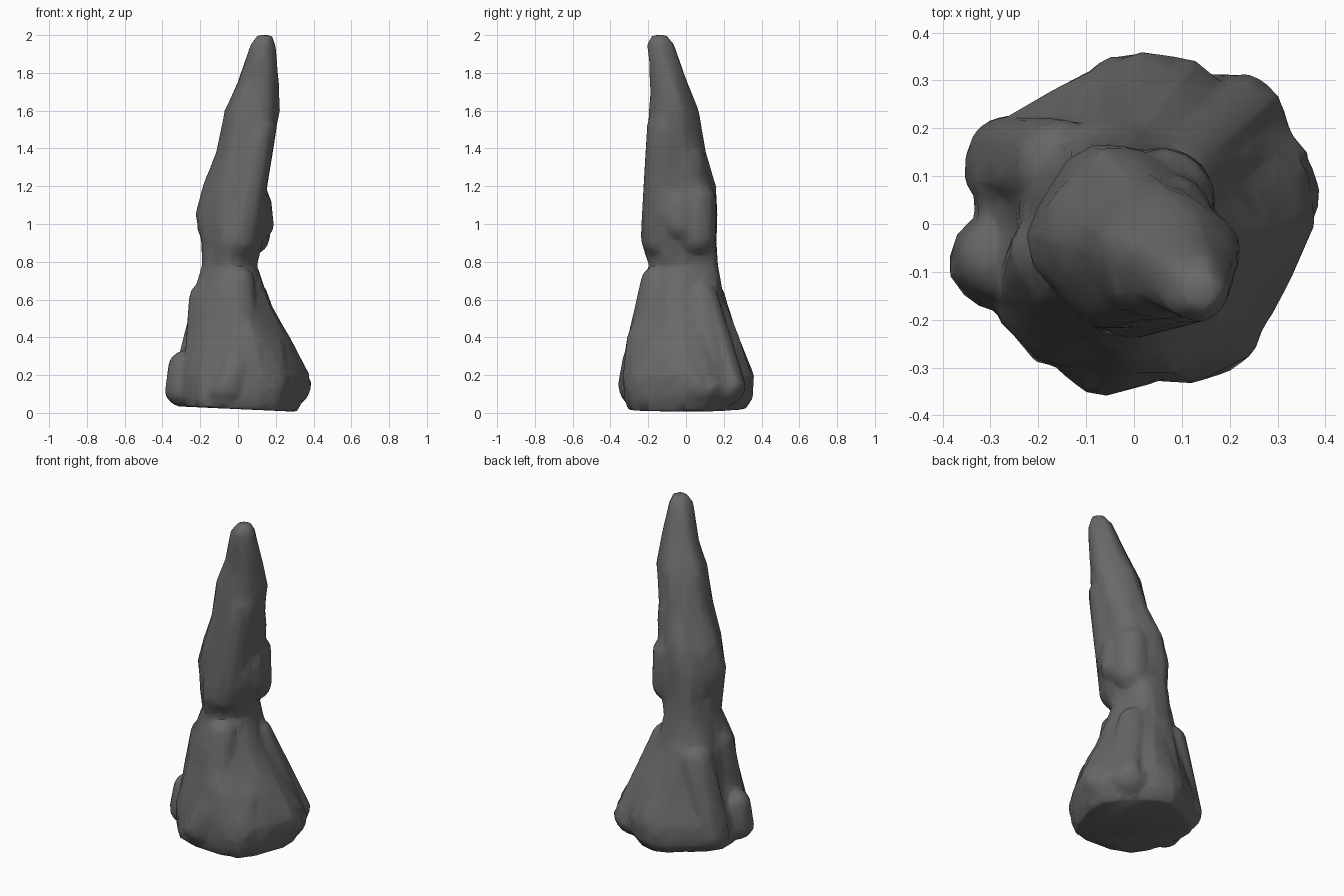
import bpy
import bmesh
import math
from mathutils import Vector

SIDES = 20

# Core silhouette: height, x from, x to, y from, y to
PROFILE = [
    (.02, -.34, .33, -.34, .32),
    (.08, -.36, .37, -.36, .36),
    (.2, -.36, .39, -.36, .37),
    (.4, -.28, .28, -.33, .3),
    (.5, -.27, .22, -.29, .26),
    (.6, -.26, .17, -.27, .22),
    (.78, -.2, .11, -.2, .19),
    (.9, -.2, .14, -.24, .18),
    (1.05, -.23, .19, -.23, .18),
    (1.2, -.19, .17, -.23, .17),
    (1.38, -.12, .19, -.22, .11),
    (1.6, -.08, .23, -.21, .07),
    (1.75, -.01, .22, -.19, .01),
    (1.95, .06, .2, -.21, -.06),
    (2, .1, .18, -.18, -.1),
]

# Drip lobes: lower centre, lower radius, upper centre, upper radius
LOBES = [
    # Columns and bulges around the foot
    ((0, -.21, .3), .12, (0, -.15, .69), .09),
    ((-.06, -.23, .15), .13, (0, -.22, .26), .12),
    ((-.16, -.13, .25), .13, (-.16, -.06, .6), .1),
    ((-.29, -.08, .13), .1, (-.28, -.07, .24), .09),
    ((-.25, .12, .14), .11, (-.15, .12, .55), .1),
    ((.14, -.2, .17), .13, (.14, -.14, .33), .11),
    ((.25, .07, .16), .14, (.09, .02, .5), .1),
    ((.2, .19, .16), .13, (.07, .08, .61), .09),
    ((0, .23, .16), .13, (-.06, .11, .6), .1),
    # Swellings above the waist
    ((-.12, -.03, 1), .1, (-.08, 0, 1.15), .11),
    ((.06, .05, .94), .11, (.06, .05, 1.12), .11),
    ((.1, -.03, 1), .09, (.1, -.04, 1.1), .08),
    ((0, -.13, .93), .11, (.11, -.11, 1.5), .1),
    # Stacked drips towards the tip
    ((.06, 0, 1.3), .11, (.07, 0, 1.36), .1),
    ((0, -.06, 1.35), .1, (.02, -.07, 1.58), .09),
    ((.12, -.1, 1.7), .09, (.14, -.14, 1.92), .06),
]


def add_core(bm):
    """Loft of uneven rings following the silhouette."""
    rings = []
    for z, x_from, x_to, y_from, y_to in PROFILE:
        ring = []
        for i in range(SIDES):
            angle = math.tau * i / SIDES
            swell = .94 + .05 * math.sin(5 * angle + 4 * z)
            x = (x_from + x_to) / 2 + swell * math.cos(angle) * (x_to - x_from) / 2
            y = (y_from + y_to) / 2 + swell * math.sin(angle) * (y_to - y_from) / 2
            # The underside tips up slightly towards one side
            height = z - .045 * x if z < .05 else z
            ring.append(bm.verts.new((x, y, height)))
        rings.append(ring)
    for lower, upper in zip(rings, rings[1:]):
        for i in range(SIDES):
            j = (i + 1) % SIDES
            bm.faces.new((lower[i], lower[j], upper[j], upper[i]))
    bm.faces.new(list(reversed(rings[0])))
    bm.faces.new(rings[-1])


def add_lobe(bm, low, low_radius, high, high_radius):
    """Rounded drip stretched between two spheres."""
    made = bmesh.ops.create_icosphere(bm, subdivisions=3, radius=1)
    for vert in made["verts"]:
        unit = vert.co.copy()
        if unit.z > 0:
            vert.co = Vector(high) + unit * high_radius
        else:
            vert.co = Vector(low) + unit * low_radius


cube = bpy.data.objects.get("Cube")
if cube:
    bpy.data.objects.remove(cube, do_unlink=True)

# Stone colour
stone = bpy.data.materials.new("dark grey stone")
stone.use_nodes = True
shade = .14
grey = (shade, shade, shade, 1)
stone.diffuse_color = grey
shader = next(n for n in stone.node_tree.nodes if n.type == "BSDF_PRINCIPLED")
shader.inputs["Base Color"].default_value = grey
shader.inputs["Roughness"].default_value = .9

# Core and drips in one mesh
bm = bmesh.new()
add_core(bm)
for lobe in LOBES:
    add_lobe(bm, *lobe)
bmesh.ops.recalc_face_normals(bm, faces=bm.faces)
mesh = bpy.data.meshes.new("stalagmite")
bm.to_mesh(mesh)
bm.free()
mesh.materials.append(stone)
stalagmite = bpy.data.objects.new("stalagmite", mesh)
bpy.context.collection.objects.link(stalagmite)

# Fuse the parts, soften the joins and reduce to broad facets
fuse = stalagmite.modifiers.new("fuse", "REMESH")
fuse.mode = "VOXEL"
fuse.voxel_size = .012
soften = stalagmite.modifiers.new("soften", "SMOOTH")
soften.factor = .5
soften.iterations = 2
facets = stalagmite.modifiers.new("facets", "DECIMATE")
facets.ratio = .05

# Apply the modifiers, then shade smooth with sharp creases
bpy.ops.object.select_all(action="DESELECT")
stalagmite.select_set(True)
bpy.context.view_layer.objects.active = stalagmite
for name in ("fuse", "soften", "facets"):
    bpy.ops.object.modifier_apply(modifier=name)
bpy.ops.object.shade_smooth_by_angle(angle=math.radians(40))
